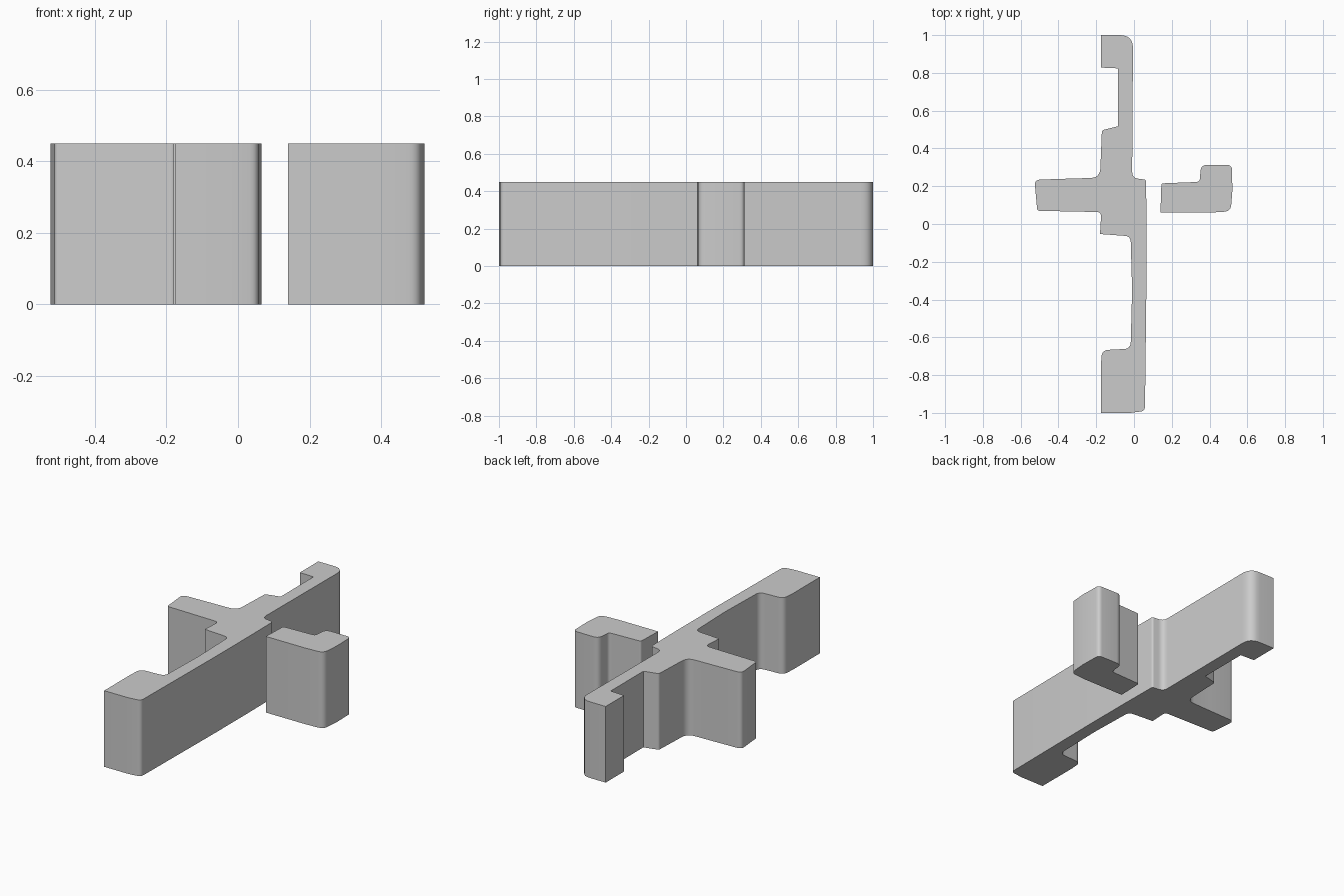
import bpy, bmesh
from mathutils import Vector

if "Cube" in bpy.data.objects:
    bpy.data.objects.remove(bpy.data.objects["Cube"])

HEIGHT = 0.45


def rounded(points, steps=6):
    """Turn (x, y, radius) corners into a smooth outline."""
    out = []
    n = len(points)
    for i, (x, y, r) in enumerate(points):
        p = Vector((x, y))
        if r == 0:
            out.append(p)
            continue
        a = Vector(points[i - 1][:2]) - p
        b = Vector(points[(i + 1) % n][:2]) - p
        a = p + a.normalized() * min(r, a.length * 0.5)
        b = p + b.normalized() * min(r, b.length * 0.5)
        for k in range(steps + 1):
            t = k / steps
            out.append(a * (1 - t) ** 2 + p * 2 * t * (1 - t) + b * t * t)
    return out


def extrude_profile(name, points):
    bm = bmesh.new()
    face = bm.faces.new([bm.verts.new((p.x, p.y, 0)) for p in rounded(points)])
    res = bmesh.ops.extrude_face_region(bm, geom=[face], use_keep_orig=True)
    top = [v for v in res["geom"] if isinstance(v, bmesh.types.BMVert)]
    bmesh.ops.translate(bm, verts=top, vec=(0, 0, HEIGHT))
    bmesh.ops.recalc_face_normals(bm, faces=bm.faces)
    mesh = bpy.data.meshes.new(name)
    bm.to_mesh(mesh)
    bm.free()
    obj = bpy.data.objects.new(name, mesh)
    bpy.context.collection.objects.link(obj)
    bpy.ops.object.select_all(action="DESELECT")
    obj.select_set(True)
    bpy.context.view_layer.objects.active = obj
    bpy.ops.object.shade_smooth_by_angle()
    return obj


# Long upright bar with end hooks and a left arm
extrude_profile("main_bar", [
    (-0.175, 1.0, 0), (-0.005, 1.0, 0.07), (-0.01, 0.243, 0.035),
    (0.064, 0.235, 0.012), (0.066, 0.0, 0), (0.066, -0.3, 0), (0.058, -0.99, 0.025),
    (-0.02, -1.0, 0), (-0.175, -1.0, 0), (-0.175, -0.75, 0),
    (-0.17, -0.668, 0.035), (-0.018, -0.66, 0.035), (-0.01, -0.35, 0),
    (-0.018, -0.065, 0.03), (-0.18, -0.053, 0), (-0.173, 0.063, 0.025),
    (-0.512, 0.07, 0.012), (-0.527, 0.234, 0.03), (-0.35, 0.24, 0),
    (-0.18, 0.245, 0.05), (-0.17, 0.496, 0.012), (-0.084, 0.518, 0),
    (-0.084, 0.824, 0), (-0.175, 0.828, 0),
])

# Separate stepped block on the right
extrude_profile("side_block", [
    (0.14, 0.06, 0), (0.4, 0.06, 0), (0.512, 0.067, 0.035), (0.521, 0.18, 0),
    (0.518, 0.312, 0.025), (0.354, 0.314, 0.035), (0.348, 0.223, 0.02),
    (0.145, 0.215, 0.012),
])
